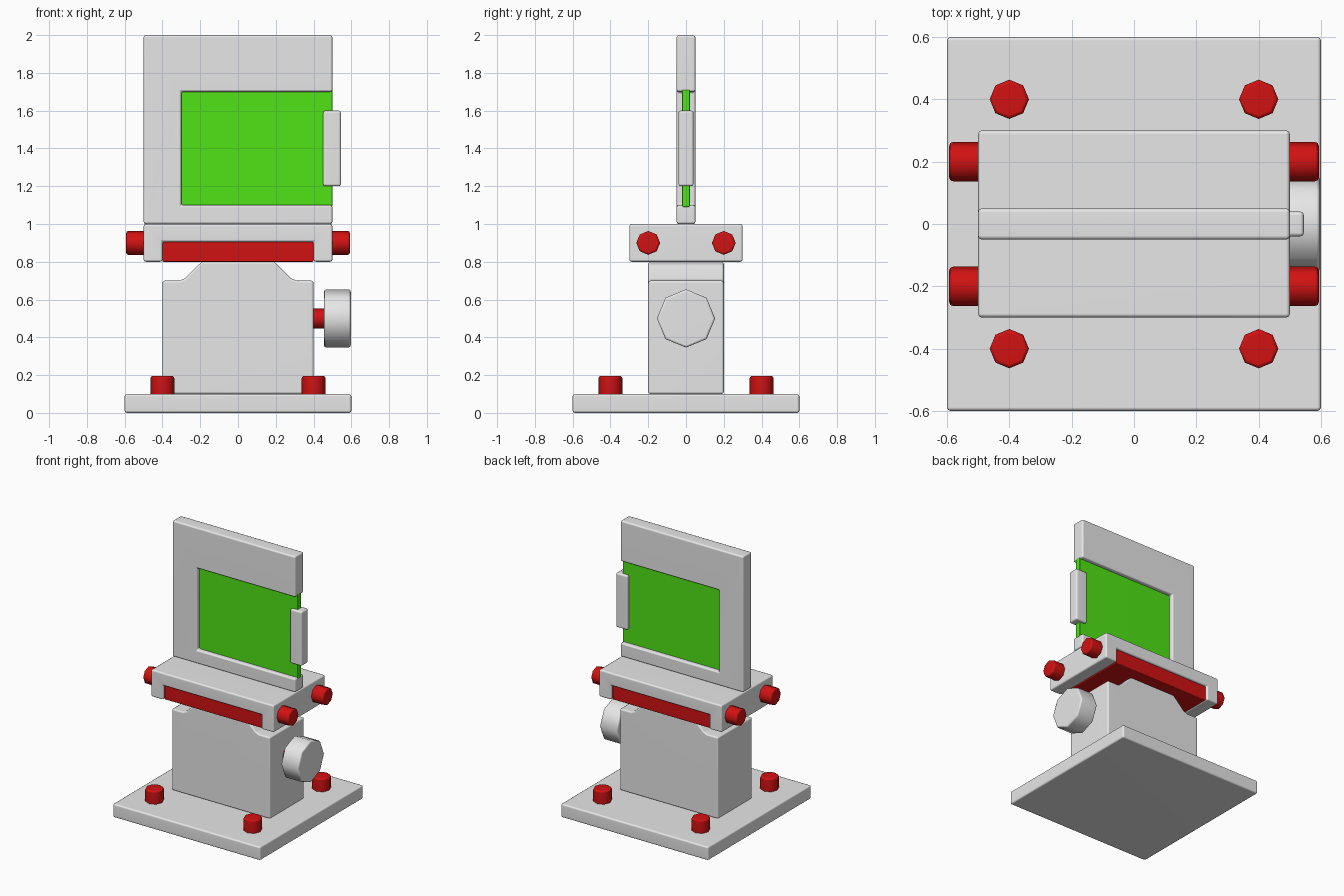
import bpy
import bmesh
from math import radians, pi
from mathutils import Matrix

cube = bpy.data.objects.get("Cube")
if cube:
    bpy.data.objects.remove(cube, do_unlink=True)


def material(name, colour):
    m = bpy.data.materials.new(name)
    m.use_nodes = True
    rgba = (*colour, 1)
    m.diffuse_color = rgba
    for n in m.node_tree.nodes:
        if n.type == 'BSDF_PRINCIPLED':
            n.inputs["Base Color"].default_value = rgba
    return m


GREY = material("light grey", (0.8, 0.8, 0.8))
RED = material("red", (0.64, 0.006, 0.006))
GREEN = material("green", (0.08, 0.77, 0.008))


def finish(name, bm, mat, bevel):
    """Turn a bmesh into an object with softened right-angle edges."""
    bmesh.ops.recalc_face_normals(bm, faces=bm.faces[:])
    for f in bm.faces:
        f.smooth = True
    mesh = bpy.data.meshes.new(name)
    bm.to_mesh(mesh)
    bm.free()
    mesh.materials.append(mat)
    ob = bpy.data.objects.new(name, mesh)
    bpy.context.collection.objects.link(ob)
    mod = ob.modifiers.new("soft edges", 'BEVEL')
    mod.width = bevel
    mod.segments = 2
    mod.limit_method = 'ANGLE'
    mod.angle_limit = radians(60)
    ob.modifiers.new("flat faces", 'WEIGHTED_NORMAL')
    return ob


def plate(name, points, depth, mat, bevel=0.012):
    """Extrude an x-z outline evenly to both sides of y = 0."""
    bm = bmesh.new()
    face = bm.faces.new([bm.verts.new((x, -depth, z)) for x, z in points])
    new = bmesh.ops.extrude_face_region(bm, geom=[face])["geom"]
    verts = [v for v in new if isinstance(v, bmesh.types.BMVert)]
    bmesh.ops.translate(bm, verts=verts, vec=(0, 2 * depth, 0))
    return finish(name, bm, mat, bevel)


def box(name, x0, x1, depth, z0, z1, mat, bevel=0.012):
    return plate(name, [(x0, z0), (x1, z0), (x1, z1), (x0, z1)], depth, mat, bevel)


def octagon_rod(name, centre, radius, length, axis, mat, bevel=0.012):
    bm = bmesh.new()
    turn = Matrix.Rotation(pi / 2, 4, 'Y') if axis == 'X' else Matrix()
    bmesh.ops.create_cone(bm, cap_ends=True, segments=8, radius1=radius,
                          radius2=radius, depth=length,
                          matrix=Matrix.Translation(centre) @ turn)
    return finish(name, bm, mat, bevel)


# Base and pedestal with sloped shoulders
box("base_plate", -0.6, 0.6, 0.6, 0, 0.1, GREY)
half = [(0.4, 0.1), (0.4, 0.7), (0.31, 0.7), (0.28, 0.713), (0.215, 0.778), (0.19, 0.8)]
plate("pedestal", half + [(-x, z) for x, z in reversed(half)], 0.2, GREY)

# Clamp block, open underneath, with its red insert
leg = [(0.5, 1.0), (0.5, 0.8), (0.4, 0.8), (0.4, 0.905)]
plate("clamp_block", leg + [(-x, z) for x, z in reversed(leg)], 0.3, GREY)
box("clamp_insert", -0.4, 0.4, 0.285, 0.8, 0.91, RED, 0.006)

# Upright frame, open on its left side, with screen and grip
plate("upright_frame", [(-0.5, 1), (0.5, 1), (0.5, 1.1), (-0.3, 1.1),
                        (-0.3, 1.7), (0.5, 1.7), (0.5, 2), (-0.5, 2)], 0.05, GREY)
box("screen_panel", -0.31, 0.5, 0.02, 1.09, 1.71, GREEN, 0.004)
box("slide_grip", 0.45, 0.545, 0.04, 1.2, 1.6, GREY)

# Base bolts and clamp pins
for sx, side in ((1, "left"), (-1, "right")):
    for sy, end in ((-1, "front"), (1, "back")):
        octagon_rod(f"base_bolt_{end}_{side}", (0.4 * sx, 0.4 * sy, 0.143),
                    0.063, 0.106, 'Z', RED)
        octagon_rod(f"clamp_pin_{end}_{side}", (0.54 * sx, 0.2 * sy, 0.9),
                    0.063, 0.106, 'X', RED)

# Adjusting knob
octagon_rod("knob_shaft", (0.43, 0, 0.5), 0.052, 0.1, 'X', RED, 0.004)
octagon_rod("adjusting_knob", (0.526, 0, 0.5), 0.154, 0.142, 'X', GREY)
